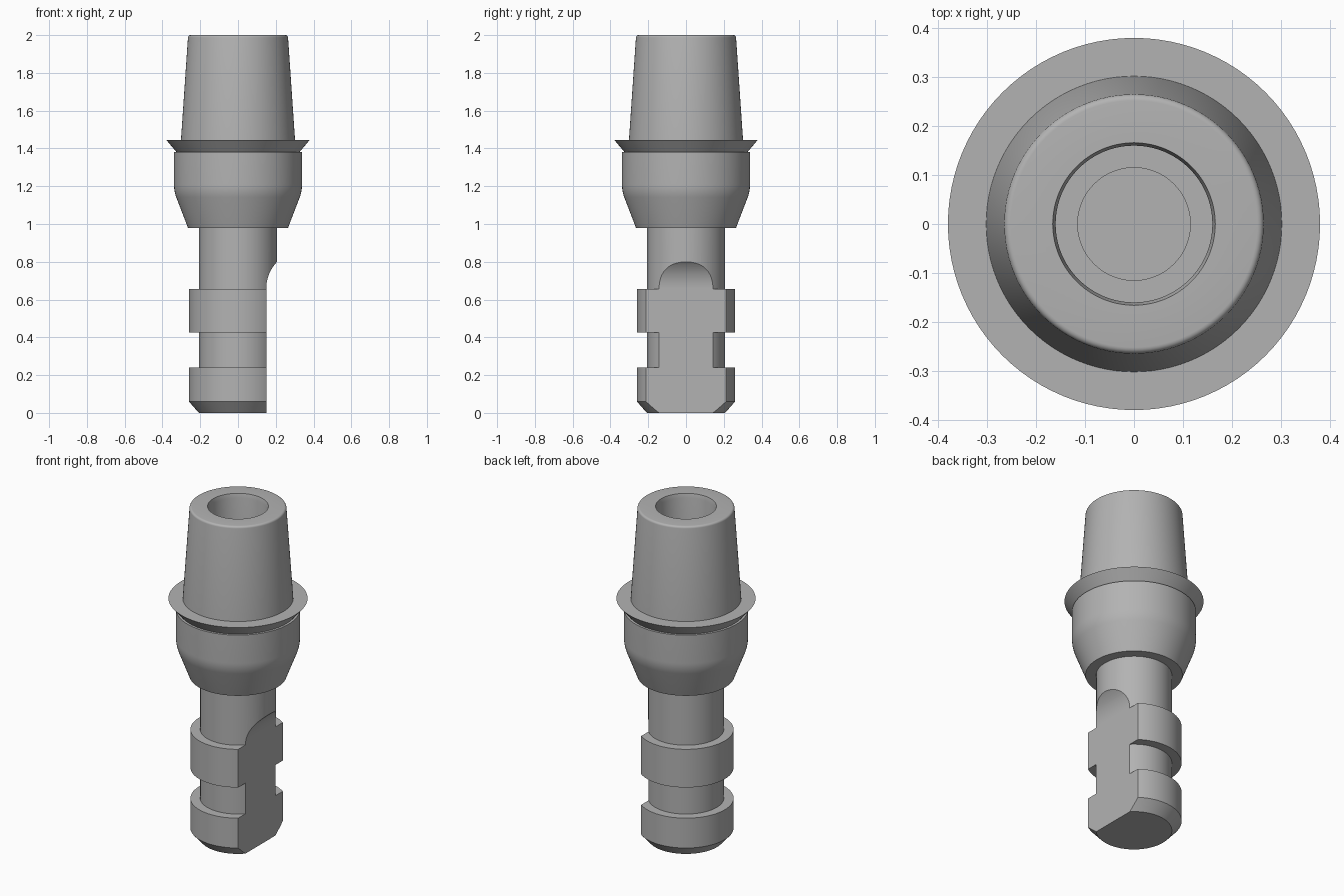
import bpy, bmesh, math

default = bpy.data.objects.get("Cube")
if default:
    bpy.data.objects.remove(default, do_unlink=True)

SIDES = 96

steel = bpy.data.materials.new("satin grey metal")
GREY = (0.45, 0.45, 0.45, 1)
steel.diffuse_color = GREY
steel.use_nodes = True
steel.node_tree.nodes["Principled BSDF"].inputs["Base Color"].default_value = GREY


def add_object(name, bm):
    bmesh.ops.recalc_face_normals(bm, faces=bm.faces)
    mesh = bpy.data.meshes.new(name)
    bm.to_mesh(mesh)
    bm.free()
    mesh.materials.append(steel)
    obj = bpy.data.objects.new(name, mesh)
    bpy.context.collection.objects.link(obj)
    return obj


def lathe(name, profile):
    """Revolve (radius, height) points about z and cap both ends."""
    bm = bmesh.new()
    rings = []
    for r, z in profile:
        rings.append([bm.verts.new((r * math.cos(a), r * math.sin(a), z))
                      for a in (2 * math.pi * i / SIDES for i in range(SIDES))])
    for low, high in zip(rings, rings[1:]):
        for i in range(SIDES):
            j = (i + 1) % SIDES
            bm.faces.new((low[i], low[j], high[j], high[i]))
    bm.faces.new(rings[0])
    bm.faces.new(rings[-1])
    return add_object(name, bm)


def prism(name, outline, half_depth):
    """Extrude an (x, z) outline along y."""
    bm = bmesh.new()
    face = bm.faces.new([bm.verts.new((x, -half_depth, z)) for x, z in outline])
    grown = bmesh.ops.extrude_face_region(bm, geom=[face])["geom"]
    moved = [v for v in grown if isinstance(v, bmesh.types.BMVert)]
    bmesh.ops.translate(bm, verts=moved, vec=(0, 2 * half_depth, 0))
    return add_object(name, bm)


def arc(cx, cz, radius, start, end, steps):
    """Points on a circle, angles in degrees."""
    angles = [math.radians(start + (end - start) * i / steps) for i in range(steps + 1)]
    return [(cx + radius * math.cos(a), cz + radius * math.sin(a)) for a in angles]


def activate(obj):
    bpy.ops.object.select_all(action='DESELECT')
    obj.select_set(True)
    bpy.context.view_layer.objects.active = obj


# Head: rounded collar, flared flange, tapered post and stepped bore
collar_bend = arc(0.139, 1.21, 0.2, -20, 0, 6)
post_rim = arc(0.252, 1.987, 0.013, 4, 90, 5)
head = lathe("collar_flange_and_post",
             [(0.265, 0.98)] + collar_bend +
             [(0.339, 1.38), (0.325, 1.38), (0.38, 1.445), (0.302, 1.445)] + post_rim +
             [(0.166, 2.0), (0.16, 1.975), (0.16, 1.15), (0.115, 1.15), (0.115, 1.02)])

# Shank: two thick rings on a slimmer neck, chamfered at the foot
NECK, RING = 0.207, 0.26
shank = lathe("ringed_shank",
              [(NECK, 0), (RING, 0.06), (RING, 0.24), (NECK, 0.24), (NECK, 0.425),
               (RING, 0.425), (RING, 0.655), (NECK, 0.655), (NECK, 0.99)])

# Flat on the left side of the shank, running out in a curve above the rings
cutter = prism("flat_cutter",
               [(0.15, -0.1)] + arc(0.35, 0.66, 0.2, 180, 90, 24) +
               [(0.6, 0.86), (0.6, -0.1)], 0.5)
cutter.hide_render = True
cut = shank.modifiers.new("side flat", 'BOOLEAN')
cut.operation = 'DIFFERENCE'
cut.solver = 'EXACT'
cut.object = cutter
activate(shank)
bpy.ops.object.modifier_apply(modifier=cut.name)
bpy.data.objects.remove(cutter, do_unlink=True)

# Smooth curved walls, crisp machined edges
for part in (head, shank):
    activate(part)
    bpy.ops.object.shade_smooth_by_angle(angle=math.radians(22))
